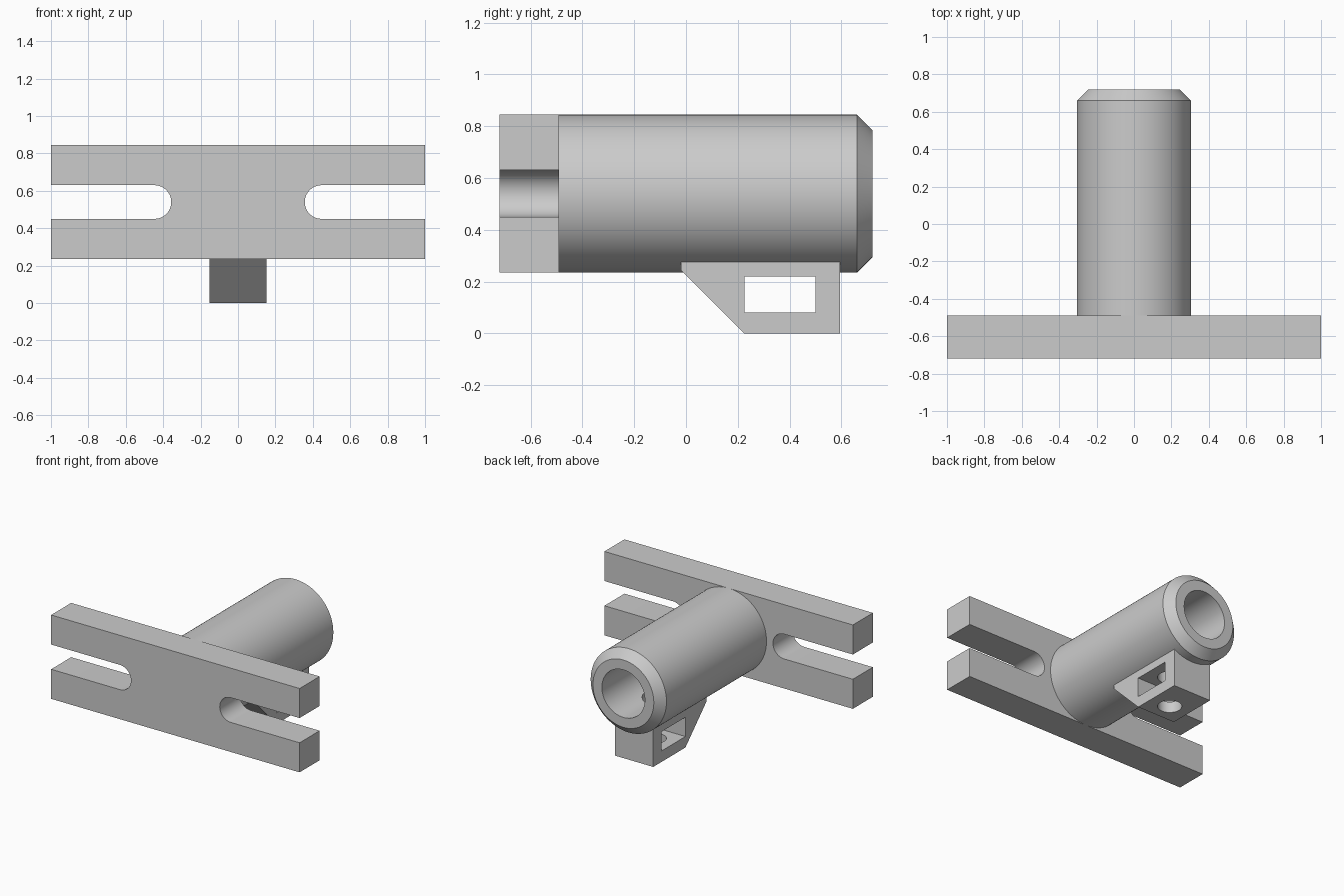
import bpy, bmesh, math
from mathutils import Matrix

if "Cube" in bpy.data.objects:
    bpy.data.objects.remove(bpy.data.objects["Cube"])

grey = bpy.data.materials.new("plain_grey")
grey.use_nodes = True
colour = (0.6, 0.6, 0.6, 1)
grey.diffuse_color = colour
grey.node_tree.nodes["Principled BSDF"].inputs["Base Color"].default_value = colour

AXIS_Z = 0.54      # height of the tube axis
PLATE_BACK = -0.49
BACK = 0.72


def add_object(name, bm):
    bmesh.ops.recalc_face_normals(bm, faces=bm.faces)
    mesh = bpy.data.meshes.new(name)
    bm.to_mesh(mesh)
    bm.free()
    mesh.materials.append(grey)
    obj = bpy.data.objects.new(name, mesh)
    bpy.context.collection.objects.link(obj)
    return obj


def prism(name, points, direction):
    """Extrude a closed 3D outline along a direction."""
    bm = bmesh.new()
    face = bm.faces.new([bm.verts.new(p) for p in points])
    ext = bmesh.ops.extrude_face_region(bm, geom=[face])
    verts = [v for v in ext["geom"] if isinstance(v, bmesh.types.BMVert)]
    bmesh.ops.translate(bm, verts=verts, vec=direction)
    return add_object(name, bm)


def side_prism(name, outline, half_width):
    return prism(name, [(-half_width, y, z) for y, z in outline], (2 * half_width, 0, 0))


def cut(obj, cutter):
    cutter.hide_render = True
    mod = obj.modifiers.new("cut", "BOOLEAN")
    mod.operation = "DIFFERENCE"
    mod.solver = "EXACT"
    mod.object = cutter
    bpy.context.view_layer.objects.active = obj
    bpy.ops.object.modifier_apply(modifier=mod.name)


# Slotted plate: one half outline with a rounded slot end, mirrored in x
SLOT_R, SLOT_X = 0.09, 0.447
BOTTOM, TOP = 0.235, 0.845
arc = []
for i in range(25):
    a = math.radians(-90 - 180 * i / 24)
    arc.append((SLOT_X + SLOT_R * math.cos(a), AXIS_Z + SLOT_R * math.sin(a)))
half = [(1, BOTTOM), (1, AXIS_Z - SLOT_R)] + arc + [(1, AXIS_Z + SLOT_R), (1, TOP)]
outline = half + [(-x, z) for x, z in reversed(half)]
plate = prism("slotted_plate", [(x, -BACK, z) for x, z in outline],
              (0, BACK + PLATE_BACK, 0))

# Tube: chamfered profile with a blind bore, spun about the y axis
R, CHAMFER, BORE = 0.305, 0.06, 0.173
profile = [(0, PLATE_BACK), (R, PLATE_BACK), (R, BACK - CHAMFER), (R - CHAMFER, BACK),
           (BORE, BACK), (BORE, PLATE_BACK + 0.01), (0, PLATE_BACK + 0.01)]
bm = bmesh.new()
verts = [bm.verts.new((r, y, AXIS_Z)) for r, y in profile]
edges = [bm.edges.new(pair) for pair in zip(verts, verts[1:])]
bmesh.ops.spin(bm, geom=verts + edges, cent=(0, 0, AXIS_Z), axis=(0, 1, 0),
               angle=2 * math.pi, steps=96)
bmesh.ops.remove_doubles(bm, verts=bm.verts, dist=0.0001)
tube = add_object("tube", bm)

# Lug under the tube, with a window through its sides
lug = side_prism("lug", [(-0.02, 0.3), (-0.02, 0.245), (0.225, 0), (0.595, 0), (0.595, 0.3)], 0.153)
window = side_prism("window_cutter", [(0.225, 0.08), (0.5, 0.08), (0.5, 0.22), (0.225, 0.22)], 0.3)

# Screw hole through the lug and into the bore
bm = bmesh.new()
bmesh.ops.create_cone(bm, cap_ends=True, segments=48, radius1=0.08, radius2=0.08,
                      depth=0.7, matrix=Matrix.Translation((0, 0.365, 0.15)))
screw = add_object("screw_hole_cutter", bm)

cut(lug, window)
cut(lug, screw)
cut(tube, screw)
for helper in (window, screw):
    bpy.data.objects.remove(helper)

# Smooth round walls, crisp edges
for obj in (plate, tube, lug):
    bpy.ops.object.select_all(action="DESELECT")
    obj.select_set(True)
    bpy.context.view_layer.objects.active = obj
    bpy.ops.object.shade_smooth_by_angle(angle=math.radians(30))
